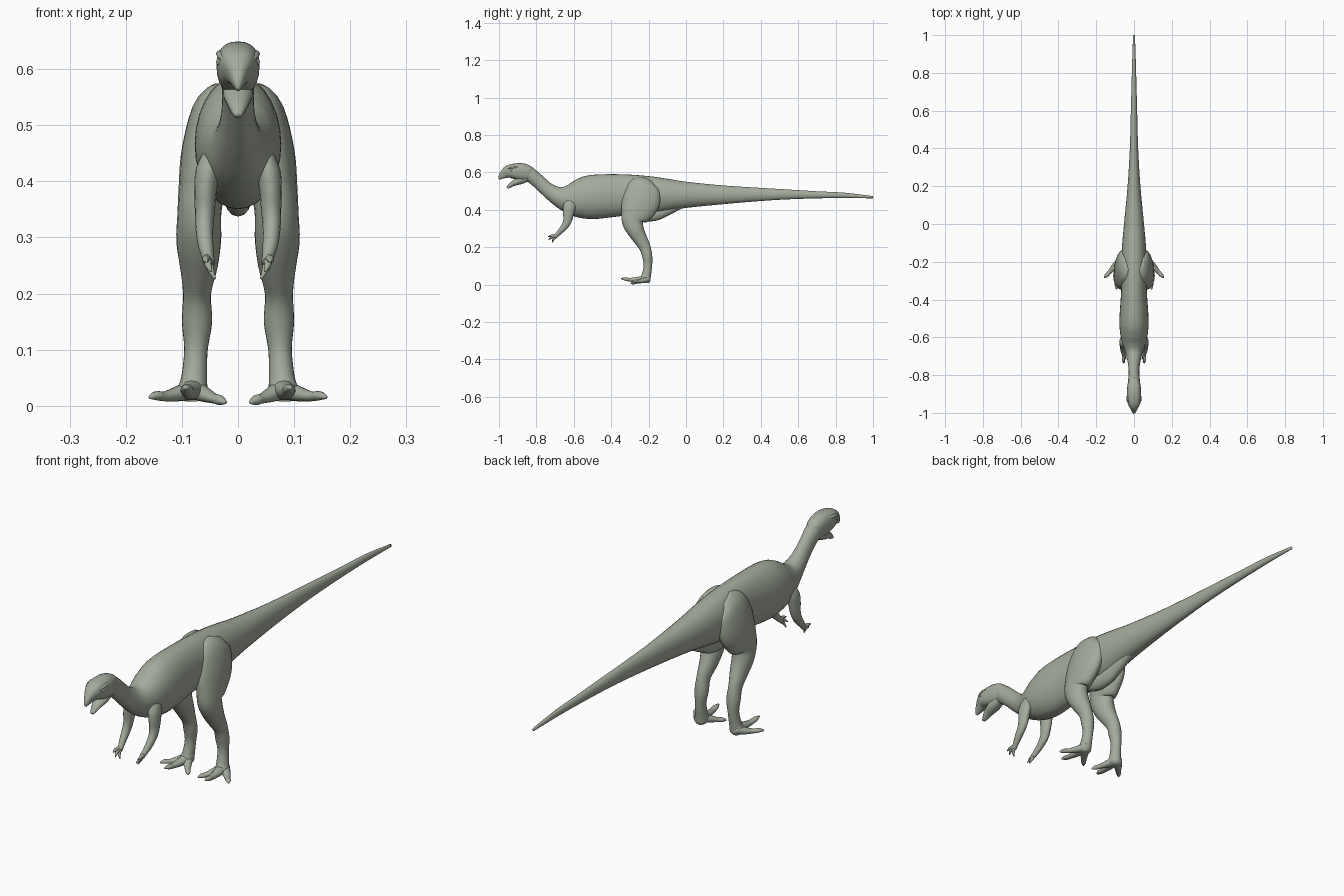
import bpy, bmesh, math
from mathutils import Vector

skin = bpy.data.materials.new("sage_skin")
skin.diffuse_color = (0.37, 0.41, 0.335, 1)


def spline(rows, steps):
    """Smooth interpolation through rows of (x, y, z, half width, half depth)."""
    out = []
    for i in range(len(rows) - 1):
        p0, p1 = rows[max(i - 1, 0)], rows[i]
        p2, p3 = rows[i + 1], rows[min(i + 2, len(rows) - 1)]
        for s in range(steps):
            t = s / steps
            out.append([0.5 * (2 * b + (c - a) * t + (2 * a - 5 * b + 4 * c - d) * t * t
                               + (3 * b - a - 3 * c + d) * t ** 3)
                        for a, b, c, d in zip(p0, p1, p2, p3)])
    return out + [list(rows[-1])]


def loft(name, rows, ref, sides=20, steps=5, side=1, power=1.0):
    """Skin of rounded rings along a path; side=-1 mirrors it in x."""
    pts = spline(rows, steps)
    ref = Vector(ref)
    bm = bmesh.new()
    rings = []
    for i, p in enumerate(pts):
        a, b = pts[max(i - 1, 0)], pts[min(i + 1, len(pts) - 1)]
        t = (Vector(b[:3]) - Vector(a[:3])).normalized()
        u = ref.cross(t).normalized()
        v = t.cross(u)
        ring = []
        for k in range(sides):
            ang = 2 * math.pi * k / sides
            c, s = math.cos(ang), math.sin(ang)
            c = math.copysign(abs(c) ** power, c)
            s = math.copysign(abs(s) ** power, s)
            co = Vector(p[:3]) + u * c * max(p[3], .002) + v * s * max(p[4], .002)
            ring.append(bm.verts.new((co.x * side, co.y, co.z)))
        rings.append(ring)
    for r0, r1 in zip(rings, rings[1:]):
        for k in range(sides):
            j = (k + 1) % sides
            bm.faces.new((r0[k], r0[j], r1[j], r1[k]))
    bm.faces.new(rings[0])
    bm.faces.new(rings[-1])
    bmesh.ops.recalc_face_normals(bm, faces=bm.faces)
    me = bpy.data.meshes.new(name)
    bm.to_mesh(me)
    bm.free()
    me.materials.append(skin)
    me.shade_smooth()
    ob = bpy.data.objects.new(name, me)
    bpy.context.collection.objects.link(ob)
    return ob


Y, Z = (0, 1, 0), (0, 0, 1)

# tail, trunk and neck in one sweep (y, z, half width, half height)
body = [(1.0, .467, .005, .006), (.85, .477, .010, .014), (.7, .48, .014, .019),
        (.55, .482, .018, .026), (.4, .482, .022, .035), (.2, .48, .034, .05),
        (0, .48, .053, .07), (-.1, .48, .062, .086), (-.2, .479, .068, .101),
        (-.35, .478, .068, .112), (-.5, .468, .077, .118), (-.58, .46, .073, .102),
        (-.64, .461, .059, .074), (-.69, .475, .043, .05), (-.74, .507, .032, .039),
        (-.79, .552, .028, .037), (-.83, .585, .031, .038), (-.86, .598, .03, .036)]
loft("trunk_neck_tail", [(0,) + r for r in body], Z, sides=28, steps=5)

# head with a tapering beak
head = [(-.815, .592, .018, .026), (-.84, .596, .032, .040), (-.88, .602, .037, .047),
        (-.92, .606, .038, .041), (-.95, .603, .032, .034), (-.975, .589, .019, .023),
        (-.992, .574, .010, .013), (-1.0, .563, .003, .004)]
loft("head", [(0,) + r for r in head], Z, sides=24, steps=4, power=.82)

# open lower jaw
jaw = [(-.85, .572, .024, .022), (-.89, .556, .027, .021), (-.925, .540, .020, .014),
       (-.945, .526, .013, .010), (-.957, .517, .007, .005)]
loft("lower_jaw", [(0,) + r for r in jaw], Z, sides=16, steps=4)

# hip keel beneath the tail root
keel = [(-.32, .42, .02, .03), (-.24, .385, .026, .042), (-.17, .378, .026, .038),
        (-.11, .395, .024, .03), (-.02, .43, .02, .02)]
loft("hip_keel", [(0,) + r for r in keel], Z, sides=16)

leg = [(.035, -.21, .56, .016, .035), (.048, -.225, .525, .034, .085),
       (.058, -.24, .45, .043, .102), (.065, -.268, .385, .041, .086),
       (.069, -.285, .34, .039, .060), (.070, -.272, .295, .040, .048),
       (.070, -.248, .25, .034, .039), (.073, -.220, .2, .025, .031),
       (.073, -.207, .15, .027, .027), (.075, -.204, .1, .021, .023),
       (.078, -.212, .05, .023, .025), (.081, -.219, .025, .027, .029),
       (.081, -.222, .012, .020, .022)]
toes = {"outer_toe": [(.080, -.205, .030, .022, .018), (.105, -.228, .022, .017, .014),
                      (.130, -.255, .017, .011, .009), (.146, -.272, .018, .010, .008),
                      (.157, -.285, .015, .003, .003)],
        "middle_toe": [(.080, -.215, .030, .024, .020), (.085, -.260, .026, .017, .015),
                       (.089, -.300, .026, .012, .010), (.091, -.325, .030, .011, .009),
                       (.093, -.347, .033, .003, .003)],
        "inner_toe": [(.080, -.215, .030, .022, .018), (.062, -.242, .021, .017, .014),
                      (.043, -.268, .013, .011, .009), (.032, -.282, .010, .010, .009),
                      (.022, -.295, .006, .003, .003)]}
arm = [(.040, -.605, .455, .018, .030), (.053, -.622, .42, .022, .034),
       (.058, -.628, .385, .020, .030), (.059, -.632, .35, .018, .024),
       (.060, -.643, .32, .016, .020), (.058, -.667, .290, .014, .015),
       (.054, -.688, .268, .011, .012), (.051, -.702, .256, .010, .012)]
fingers = {"upper_finger": (.056, -.737, .257), "middle_finger": (.048, -.735, .240),
           "lower_finger": (.041, -.715, .226)}

for side, tag in ((1, "left"), (-1, "right")):
    # legs and spread three-toed feet
    loft(tag + "_leg", leg, Y, sides=22, steps=4, side=side)
    for n, rows in toes.items():
        loft(tag + "_" + n, rows, Z, sides=12, steps=4, side=side)
    # arms and short fingers
    loft(tag + "_arm", arm, Y, sides=16, steps=4, side=side)
    base = Vector((.053, -.694, .262))
    for n, tip in fingers.items():
        tip = Vector(tip)
        mid = base.lerp(tip, .55) + Vector((.003, -.002, .002))
        loft(tag + "_" + n, [(*base, .008, .009), (*mid, .0065, .0065), (*tip, .002, .002)],
             Z, sides=10, steps=4, side=side)
    # brow ridge and eye
    loft(tag + "_brow", [(.024, -.885, .628, .004, .004), (.031, -.915, .628, .008, .006),
                         (.028, -.945, .622, .007, .005), (.018, -.965, .610, .003, .003)],
         Z, sides=10, steps=4, side=side)
    bpy.ops.mesh.primitive_uv_sphere_add(segments=12, ring_count=8, radius=.008,
                                         location=(side * .031, -.935, .613))
    eye = bpy.context.object
    eye.name = tag + "_eye"
    eye.data.materials.append(skin)
    eye.data.shade_smooth()
